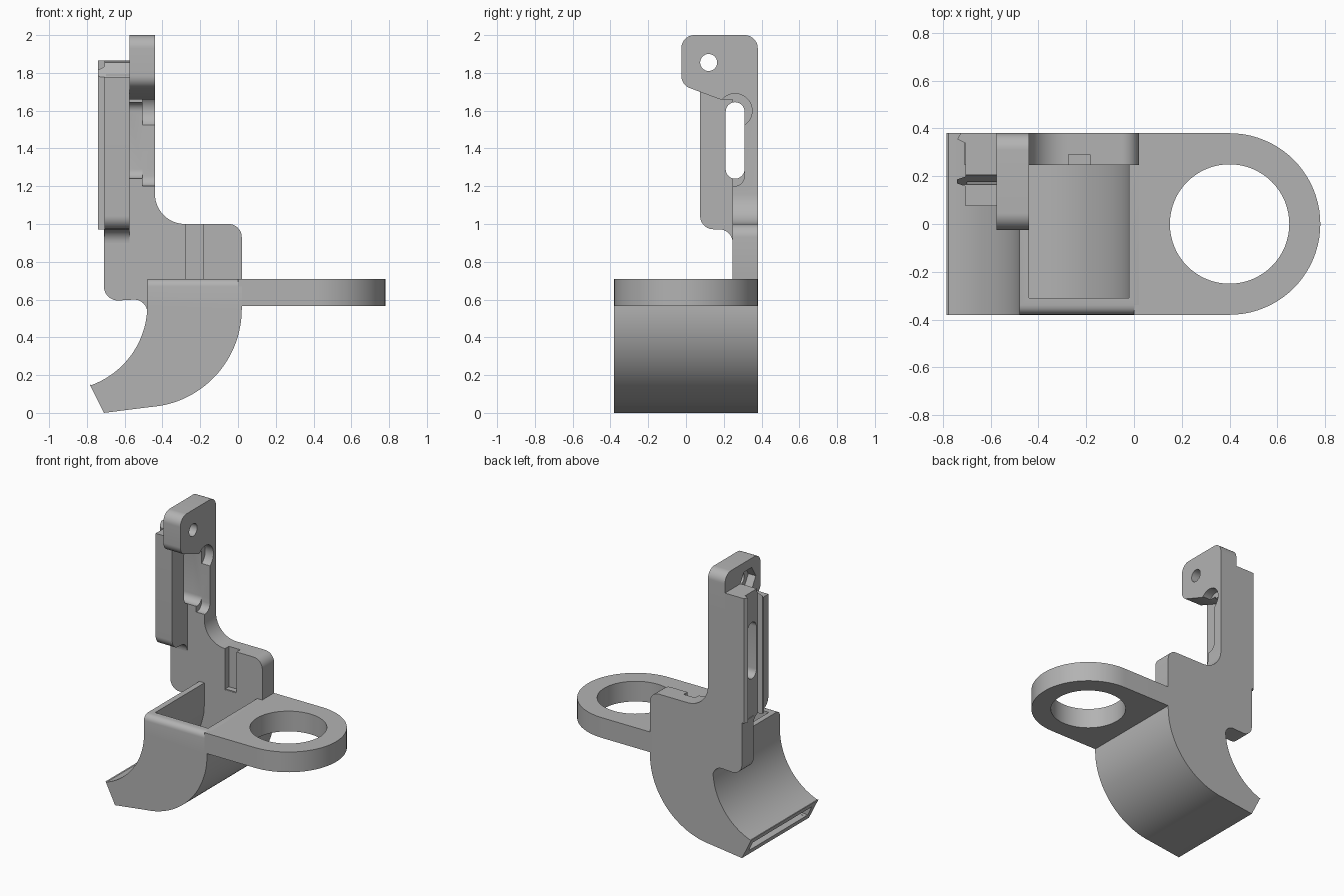
import bpy, bmesh, math

default = bpy.data.objects.get("Cube")
if default:
    bpy.data.objects.remove(default, do_unlink=True)

grey = bpy.data.materials.new("plain grey")
grey.use_nodes = True
grey.diffuse_color = (0.45, 0.45, 0.45, 1)
grey.node_tree.nodes["Principled BSDF"].inputs["Base Color"].default_value = grey.diffuse_color


def arc(cx, cy, r, start, end, steps=12):
    angles = [math.radians(start + (end - start) * i / steps) for i in range(steps + 1)]
    return [(cx + r * math.cos(a), cy + r * math.sin(a)) for a in angles]


def circle(cx, cy, r, sides=48):
    return arc(cx, cy, r, 0, 360, sides)[:-1]


def slot(cx, low, high, r):
    return arc(cx, high - r, r, 0, 180) + arc(cx, low + r, r, 180, 360)


def prism(name, outline, axis, low, high, round_edge=None):
    """Extrude a flat outline along one axis."""
    place = {"x": lambda p, d: (d, p[0], p[1]),
             "y": lambda p, d: (p[0], d, p[1]),
             "z": lambda p, d: (p[0], p[1], d)}[axis]
    bm = bmesh.new()
    face = bm.faces.new([bm.verts.new(place(p, low)) for p in outline])
    moved = bmesh.ops.extrude_face_region(bm, geom=[face])["geom"]
    for v in moved:
        if isinstance(v, bmesh.types.BMVert):
            v.co["xyz".index(axis)] = high
    bmesh.ops.recalc_face_normals(bm, faces=bm.faces)
    if round_edge:
        edges = [e for e in bm.edges if all(round_edge(v.co) for v in e.verts)]
        bmesh.ops.bevel(bm, geom=edges, offset=0.04, segments=5, profile=0.5, affect="EDGES")
    mesh = bpy.data.meshes.new(name)
    bm.to_mesh(mesh)
    bm.free()
    mesh.materials.append(grey)
    obj = bpy.data.objects.new(name, mesh)
    bpy.context.collection.objects.link(obj)
    return obj


def cut(obj, *shape):
    cutter = prism("cutter", *shape)
    cutter.hide_render = True
    mod = obj.modifiers.new("cut", "BOOLEAN")
    mod.operation, mod.solver, mod.object = "DIFFERENCE", "EXACT", cutter
    bpy.context.view_layer.objects.active = obj
    bpy.ops.object.modifier_apply(modifier=mod.name)
    bpy.data.objects.remove(cutter, do_unlink=True)


# Curved air duct, hollow from its top to its outlet
duct = prism("air_duct",
             [(0.02, 0.71)] + arc(-0.5, 0.55, 0.52, 0, -86, 32) + [(-0.71, 0), (-0.785, 0.15)]
             + arc(-0.93, 0.57, 0.45, -70, 0, 24) + [(-0.48, 0.71)],
             "y", -0.38, 0.38, lambda c: c.y < -0.37 and c.z > 0.7)
cut(duct, [(-0.02, 0.8)] + arc(-0.5, 0.55, 0.48, 0, -86, 32) + [(-0.83, 0.03)]
    + arc(-0.93, 0.57, 0.49, -78, 0, 24) + [(-0.44, 0.8)], "y", -0.31, 0.25)
cut(duct, arc(-0.5, 0.55, 0.479, -22, -86, 24) + [(-0.83, 0.031)]
    + arc(-0.93, 0.57, 0.489, -78, -24, 20), "y", -0.335, 0.335)

# Mounting ring
ring = prism("mounting_ring", [(0, 0.38), (0, -0.38)] + arc(0.4, 0, 0.38, -90, 90, 40),
             "z", 0.565, 0.71)
cut(ring, circle(0.4, 0, 0.25, 64), "z", 0.4, 0.9)

# Back plate with its upright post
plate = prism("back_plate",
              [(0, 0.5), (0.02, 0.56)] + arc(-0.05, 0.93, 0.07, 0, 90)
              + arc(-0.28, 1.16, 0.16, 270, 180) + [(-0.44, 1.75), (-0.575, 1.75), (-0.575, 0.97),
              (-0.71, 0.97)] + arc(-0.635, 0.67, 0.075, 180, 270)
              + arc(-0.55, 0.53, 0.07, 90, 0) + [(-0.44, 0.5)],
              "y", 0.247, 0.38)
cut(plate, [(-0.275, 0.705), (-0.185, 0.705), (-0.185, 1.1), (-0.275, 1.1)], "y", 0.1, 0.29)

# Head of the post
head = prism("post_head",
             arc(0.31, 1.93, 0.07, 0, 90) + arc(0.045, 1.93, 0.07, 90, 180)
             + arc(0.045, 1.785, 0.07, 180, 252) + [(0.18, 1.66), (0.38, 1.66)],
             "x", -0.575, -0.44)

# Rail block on the side of the post
rail = prism("rail_block",
             [(0.38, 0.9)] + arc(0.175, 0.9, 0.072, 0, 90) + arc(0.145, 1.042, 0.07, 270, 180)
             + [(0.075, 1.78), (0.175, 1.78), (0.175, 1.865), (0.38, 1.865)],
             "x", -0.706, -0.575)
back_rib = prism("back_rib", [(-0.70, 0.38), (-0.725, 0.38), (-0.74, 0.355), (-0.70, 0.335)],
                 "z", 0.97, 1.865)
middle_rib = prism("middle_rib", [(-0.70, 0.2), (-0.74, 0.187), (-0.74, 0.17), (-0.70, 0.155)],
                   "z", 0.97, 1.865)

# Screw slot, screw pocket, bolt hole and nut recess
for part in (plate, rail):
    cut(part, slot(0.26, 1.24, 1.645, 0.05), "x", -0.9, -0.3)
for part in (plate, head):
    cut(part, circle(0.26, 1.6, 0.09), "x", -0.505, -0.3)
cut(plate, slot(0.255, 1.2, 1.62, 0.055), "x", -0.505, -0.3)
cut(head, circle(0.12, 1.855, 0.045, 32), "x", -0.9, -0.3)
for part in (head, rail, middle_rib):
    cut(part, circle(0.12, 1.855, 0.09, 6), "x", -0.9, -0.515)

# Smooth the curved walls and keep the edges sharp
for obj in (duct, ring, plate, head, rail, back_rib, middle_rib):
    bpy.ops.object.select_all(action="DESELECT")
    obj.select_set(True)
    bpy.context.view_layer.objects.active = obj
    bpy.ops.object.shade_smooth_by_angle(angle=math.radians(30))
